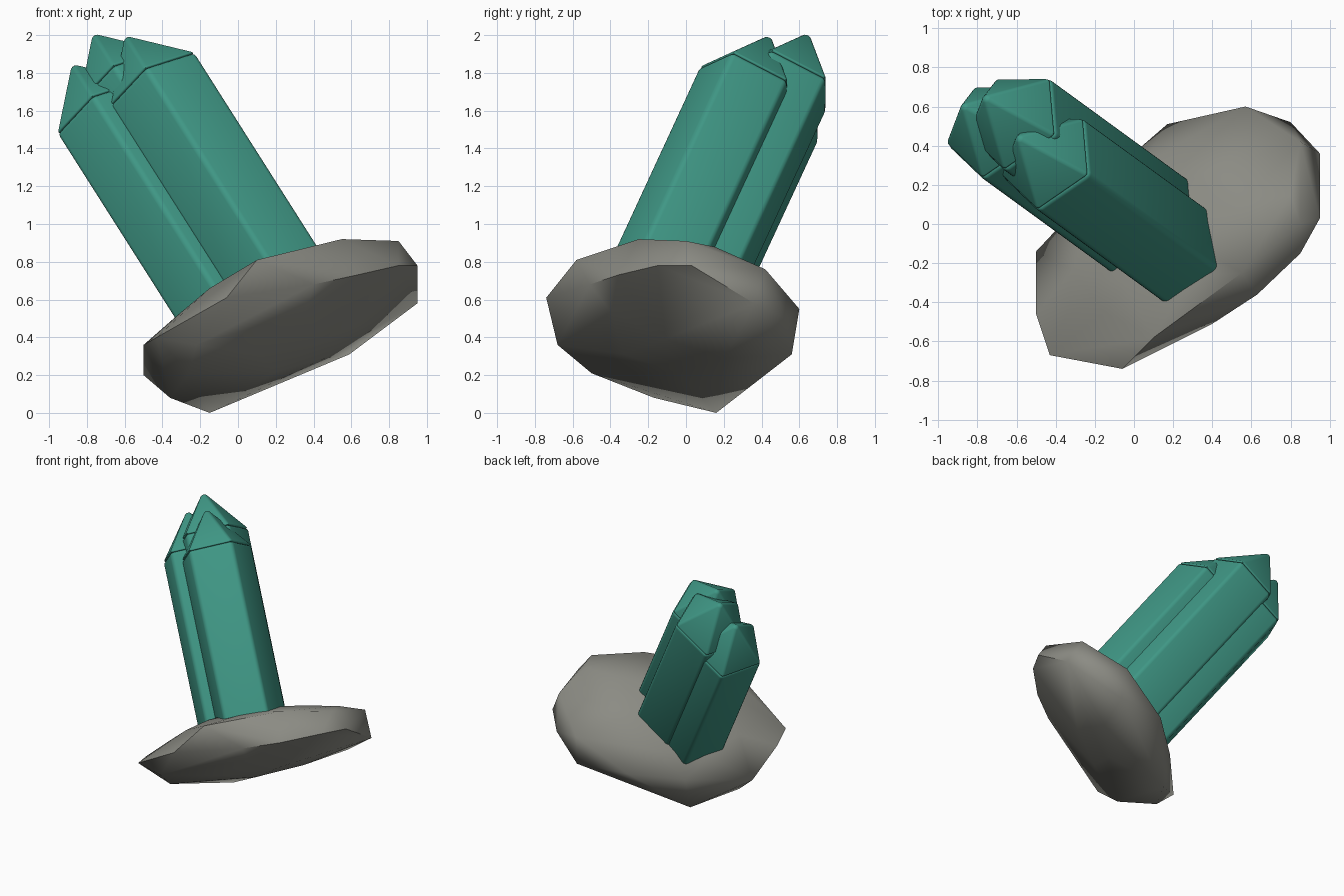
import bpy
import bmesh
from math import cos, sin, pi, radians
from mathutils import Matrix, Vector

default_cube = bpy.data.objects.get("Cube")
if default_cube:
    bpy.data.objects.remove(default_cube, do_unlink=True)


def make_material(name, color):
    material = bpy.data.materials.new(name)
    material.use_nodes = True
    material.diffuse_color = color
    shader = next(n for n in material.node_tree.nodes if n.type == 'BSDF_PRINCIPLED')
    shader.inputs["Base Color"].default_value = color
    return material


teal = make_material("teal_crystal", (0.05, 0.31, 0.235, 1))
stone = make_material("grey_stone", (0.26, 0.26, 0.23, 1))


def make_object(name, bm, material, smooth_angle):
    bmesh.ops.recalc_face_normals(bm, faces=bm.faces)
    mesh = bpy.data.meshes.new(name)
    bm.to_mesh(mesh)
    bm.free()
    mesh.materials.append(material)
    obj = bpy.data.objects.new(name, mesh)
    bpy.context.collection.objects.link(obj)
    bpy.ops.object.select_all(action='DESELECT')
    obj.select_set(True)
    bpy.context.view_layer.objects.active = obj
    bpy.ops.object.shade_smooth_by_angle(angle=radians(smooth_angle))
    return obj


# Shared crystal tilt: local z runs along the crystal, local y points at one corner
axis = Vector((-0.5, 0.364, 0.787)).normalized()
corner = Vector((-0.34, 0.75, -0.56))
corner = (corner - axis * corner.dot(axis)).normalized()
tilt = Matrix((corner.cross(axis), corner, axis)).transposed().to_4x4()

SIDES = 5
RADIUS = 0.28


def ring(bm, z):
    angles = [pi / 2 + 2 * pi * i / SIDES for i in range(SIDES)]
    return [bm.verts.new((RADIUS * cos(a), RADIUS * sin(a), z)) for a in angles]


def crystal_part(name, bottom, top, pointed, seat, bevel):
    """Pentagonal prism or pyramid, with rounded edges."""
    bm = bmesh.new()
    low = ring(bm, bottom)
    bm.faces.new(low)
    if pointed:
        high = [bm.verts.new((0, 0, top))] * SIDES
    else:
        high = ring(bm, top)
        bm.faces.new(high)
    for i in range(SIDES):
        j = (i + 1) % SIDES
        corners = [low[i], low[j], high[j]]
        bm.faces.new(corners if pointed else corners + [high[i]])
    bmesh.ops.bevel(bm, geom=bm.edges[:], offset=bevel, segments=3,
                    profile=0.5, affect='EDGES', clamp_overlap=True)
    obj = make_object(name, bm, teal, 50)
    obj.matrix_world = Matrix.Translation(seat) @ tilt


# Three equal crystals, placed by the seam between body and tip
seams = {
    "front": (-0.437, 0.328, 1.743),
    "back": (-0.607, 0.532, 1.755),
    "side": (-0.718, 0.49, 1.593),
}
for label, seat in seams.items():
    crystal_part(label + "_crystal_body", -1.5, 0, False, seat, 0.024)
    crystal_part(label + "_crystal_tip", 0, 0.33, True, seat, 0.016)

# Rock base: chipped rim corners wrapped around a leaning ellipsoid core
rim = [
    (-.5, -.46, .36), (-.5, -.14, .2), (-.43, -.67, .4), (-.34, -.44, .5),
    (-.15, -.45, .66), (-.06, -.74, .61), (.1, -.58, .81), (.4, -.51, .68),
    (.63, -.36, .73), (.55, -.25, .92), (.85, -.15, .78), (.85, 0, .91),
    (.8, .15, .88), (.95, .03, .78), (.95, .36, .58), (.85, .42, .76),
    (.8, .52, .5), (.57, .6, .55), (.59, .56, .31), (.17, .51, .32),
    (.25, .24, .19), (0, .24, .08), (-.15, .16, 0), (-.36, -.17, .08),
    (-.26, -.5, .21), (-.22, -.68, .36),
]
core_center = Vector((0.225, -0.065, 0.46)) + axis * 0.05
lean = Matrix(((0.725, 0, 0), (0.269, 0.608, 0), (0.228, -0.2, 0.34)))

bm = bmesh.new()
bmesh.ops.create_icosphere(bm, subdivisions=2, radius=0.83)
for v in bm.verts:
    v.co = core_center + lean @ v.co
bmesh.ops.delete(bm, geom=bm.faces[:] + bm.edges[:], context='EDGES_FACES')
for p in rim:
    bm.verts.new(p)
hull = bmesh.ops.convex_hull(bm, input=bm.verts[:])
unused = {g for g in hull["geom_interior"] + hull["geom_unused"]
          if isinstance(g, bmesh.types.BMVert)}
bmesh.ops.delete(bm, geom=list(unused), context='VERTS')
bmesh.ops.remove_doubles(bm, verts=bm.verts[:], dist=0.05)
make_object("rock_base", bm, stone, 60)
